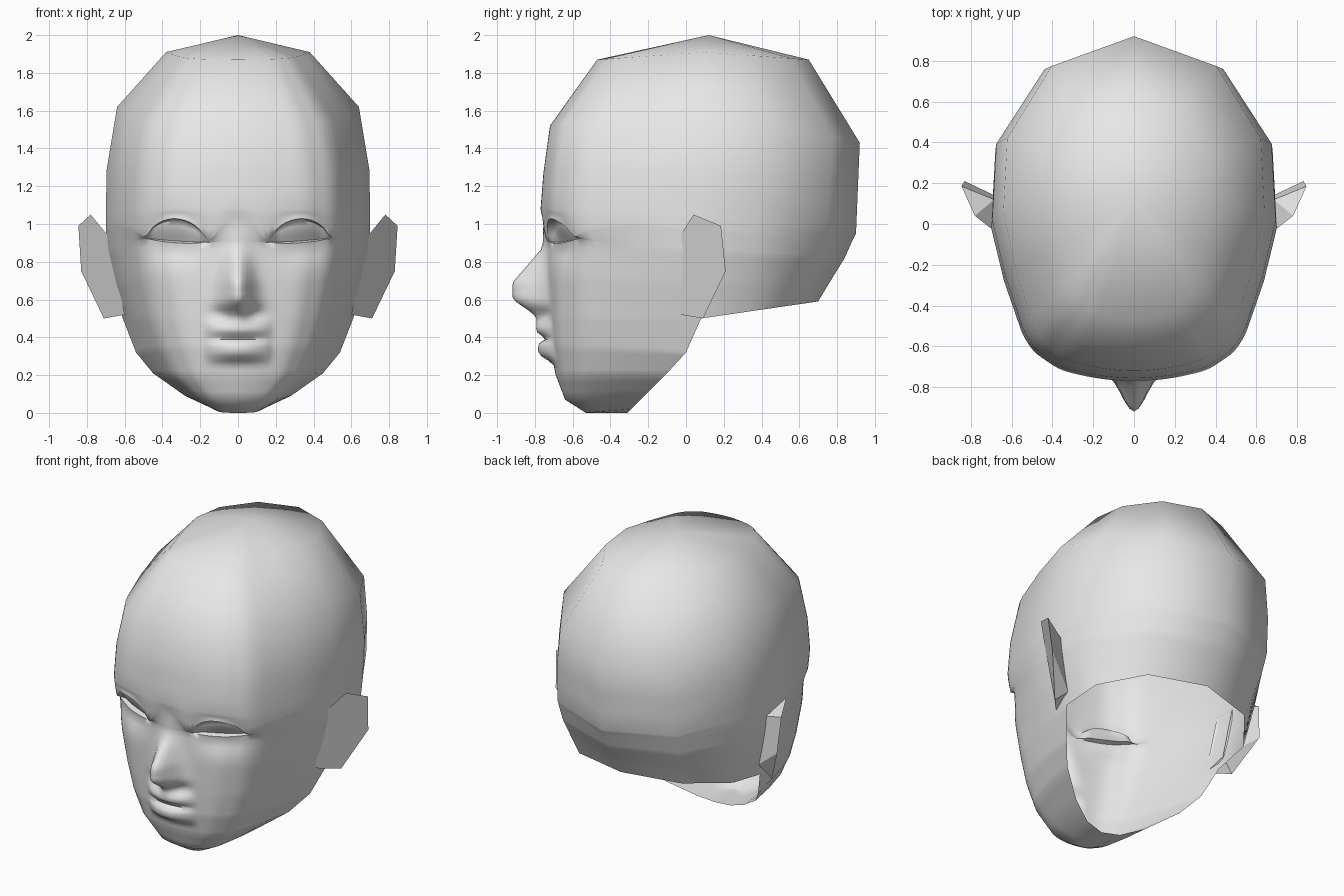
import bpy, bmesh, math

if "Cube" in bpy.data.objects:
    bpy.data.objects.remove(bpy.data.objects["Cube"])

skin = bpy.data.materials.new("pale_grey")
skin.diffuse_color = (0.8, 0.8, 0.8, 1)
skin.use_nodes = True
skin.node_tree.nodes["Principled BSDF"].inputs["Base Color"].default_value = skin.diffuse_color

# Head rings, top to chin: front y, z; half width, its y, z; back y, z
RINGS = [
    (0.12, 2.0, 0.0, 0.12, 2.0, 0.12, 2.0),       # crown
    (-0.47, 1.87, 0.38, 0.10, 1.91, 0.65, 1.87),
    (-0.72, 1.52, 0.64, 0.06, 1.62, 0.92, 1.43),
    (-0.755, 1.27, 0.695, 0.02, 1.29, 0.91, 1.19),
    (-0.77, 1.08, 0.70, -0.02, 1.05, 0.90, 0.95),  # brow
    (-0.76, 1.03, 0.70, -0.02, 0.98, 0.88, 0.91),  # upper lid
    (-0.74, 0.90, 0.69, 0.0, 0.86, 0.84, 0.82),    # lower lid
    (-0.735, 0.72, 0.655, 0.03, 0.68, 0.76, 0.69),
    (-0.73, 0.50, 0.61, 0.08, 0.50, 0.70, 0.59),   # open neck edge
    (-0.72, 0.35, 0.54, 0.0, 0.32, 0, 0),
    (-0.69, 0.20, 0.45, -0.10, 0.21, 0, 0),
    (-0.64, 0.07, 0.28, -0.22, 0.09, 0, 0),
    (-0.53, 0.0, 0.13, -0.29, 0.02, 0, 0),         # under the chin
    (-0.53, 0.0, 0.0, -0.31, 0.0, 0, 0),
]
# Half cross-section: share of the width, share of the depth (front +, back -)
SECTION = [(0, 1), (0.36, 0.965), (0.59, 0.885), (0.79, 0.67), (1, 0),
           (0.97, -0.42), (0.63, -0.83), (0, -1)]
NECK, SIDE = 8, 4

# Heights of the nose and lips above the face, and the nose width, by z
NOSE = [(0.46, 0), (0.50, 0.05), (0.54, 0.10), (0.60, 0.185), (0.69, 0.185),
        (0.76, 0.122), (0.87, 0.025), (1.0, 0)]
NOSE_WIDTH = [(0.46, 0.04), (0.52, 0.06), (0.57, 0.09), (0.65, 0.08), (0.8, 0.065), (1.0, 0.06)]
LIPS = [(0.26, 0), (0.31, 0.07), (0.365, 0.062), (0.393, 0.015),
        (0.42, 0.06), (0.455, 0.07), (0.51, 0)]


def mix(a, b, t):
    return a + (b - a) * t


def lookup(points, t):
    if t <= points[0][0]:
        return points[0][1]
    for (t0, a), (t1, b) in zip(points, points[1:]):
        if t <= t1:
            return mix(a, b, (t - t0) / (t1 - t0))
    return points[-1][1]


def section(u):
    """Smooth curve through the cross-section points."""
    k = min(int(u), len(SECTION) - 2)
    t = u - k
    if t == 0:
        return SECTION[k]
    if t == 1:
        return SECTION[k + 1]
    b, c = SECTION[k], SECTION[k + 1]
    a = SECTION[k - 1] if k > 0 else (-c[0], c[1])
    d = SECTION[k + 2] if k + 2 < len(SECTION) else (-b[0], b[1])
    return [0.5 * (2 * q + (r - p) * t + (2 * p - 5 * q + 4 * r - s) * t * t
                   + (3 * q - p - 3 * r + s) * t ** 3) for p, q, r, s in zip(a, b, c, d)]


def base(v, u):
    k = min(int(v), len(RINGS) - 2)
    yf, zf, w, ys, zs, yb, zb = [mix(p, q, v - k) for p, q in zip(RINGS[k], RINGS[k + 1])]
    sx, f = section(u)
    if f >= 0:
        return w * sx, mix(ys, yf, f), mix(zs, zf, f)
    return w * sx, mix(ys, yb, -f), mix(zs, zb, -f)


def head_point(v, u):
    x, y, z = base(v, u)
    if u >= SIDE or v < 3:
        return x, y, z
    # Bend the ring lines into an almond eye opening
    s = (x - 0.325) / 0.155
    p = max(0.0, 1 - s * s)
    if 4 < v < 7:
        k = min(1.0, max(0.0, (abs(s) - 1) / 0.9))
        k = k * k * (3 - 2 * k)
        slant = 0.01 * max(-1, min(1, s))
        upper = mix(0.921 + slant + 0.107 * p ** 0.65, base(5, u)[2], k)
        lower = mix(0.912 + slant - 0.012 * p, base(6, u)[2], k)
        if v <= 5:
            z = mix(base(4, u)[2], upper, v - 4)
        elif v <= 6:
            z = mix(upper, lower, v - 5)
        else:
            z = mix(lower, base(7, u)[2], v - 6)
    # Eye socket, lids and eyeball
    y += 0.05 * math.exp(-((x - 0.35) / 0.17) ** 2 - ((z - 0.9) / 0.1) ** 2)
    if 5 < v < 6:
        t = v - 5
        y += 0.03 * min(1, 3 * p) - 0.06 * t * (1 - t) * p
    elif v == 5 or v == 6:
        y -= 0.012 * p
    # Nose and lips
    y -= lookup(NOSE, z) * math.exp(-(x / lookup(NOSE_WIDTH, z)) ** 2)
    if x < 0.18:
        y -= lookup(LIPS, z) * math.cos(math.pi / 2 * x / 0.18) ** 0.8
    return x, y, z


def steps(counts):
    out = [0.0]
    for k, n in enumerate(counts):
        out += [k + (i + 1) / n if i + 1 < n else k + 1.0 for i in range(n)]
    return out


def finish(name, bm, angle):
    mesh = bpy.data.meshes.new(name)
    bm.to_mesh(mesh)
    bm.free()
    obj = bpy.data.objects.new(name, mesh)
    bpy.context.collection.objects.link(obj)
    mesh.materials.append(skin)
    mirror = obj.modifiers.new("mirror", 'MIRROR')
    mirror.use_clip = True
    bpy.ops.object.select_all(action='DESELECT')
    obj.select_set(True)
    bpy.context.view_layer.objects.active = obj
    bpy.ops.object.shade_smooth_by_angle(angle=math.radians(angle))
    return obj


# Head: coarse skull, fine face, open underneath behind the jaw
cols = steps([10, 7, 7, 2, 1, 1, 1])
rows = steps([1, 1, 1, 2, 3, 1, 5, 10, 8, 6, 3, 1, 1])
rows = sorted(rows + [5.08, 5.3, 5.5, 5.7, 5.92])
bm = bmesh.new()
grid = [[bm.verts.new(head_point(v, u)) for u in cols] for v in rows]
for i in range(len(rows) - 1):
    for j in range(len(cols) - 1):
        if rows[i] >= NECK and cols[j] >= SIDE:
            continue
        bm.faces.new((grid[i][j], grid[i + 1][j], grid[i + 1][j + 1], grid[i][j + 1]))
bmesh.ops.remove_doubles(bm, verts=bm.verts, dist=0.0005)
bmesh.ops.delete(bm, geom=[v for v in bm.verts if not v.link_faces], context='VERTS')
finish("head", bm, 65)

# Ears: flared outer plate with a wedge behind it
bm = bmesh.new()
front_top, top, upper, rear, lobe, front_low, back_top, back_low = [bm.verts.new(p) for p in (
    (0.69, -0.03, 0.94), (0.78, 0.04, 1.05), (0.845, 0.185, 0.99), (0.83, 0.21, 0.75),
    (0.71, 0.09, 0.50), (0.60, -0.03, 0.52), (0.685, 0.12, 0.93), (0.62, 0.11, 0.58))]
for face in ((front_low, lobe, rear, upper, top, front_top),
             (front_top, top, back_top), (top, upper, back_top),
             (upper, rear, back_low, back_top), (rear, lobe, back_low),
             (lobe, front_low, back_low)):
    bm.faces.new(face)
finish("ears", bm, 30)
